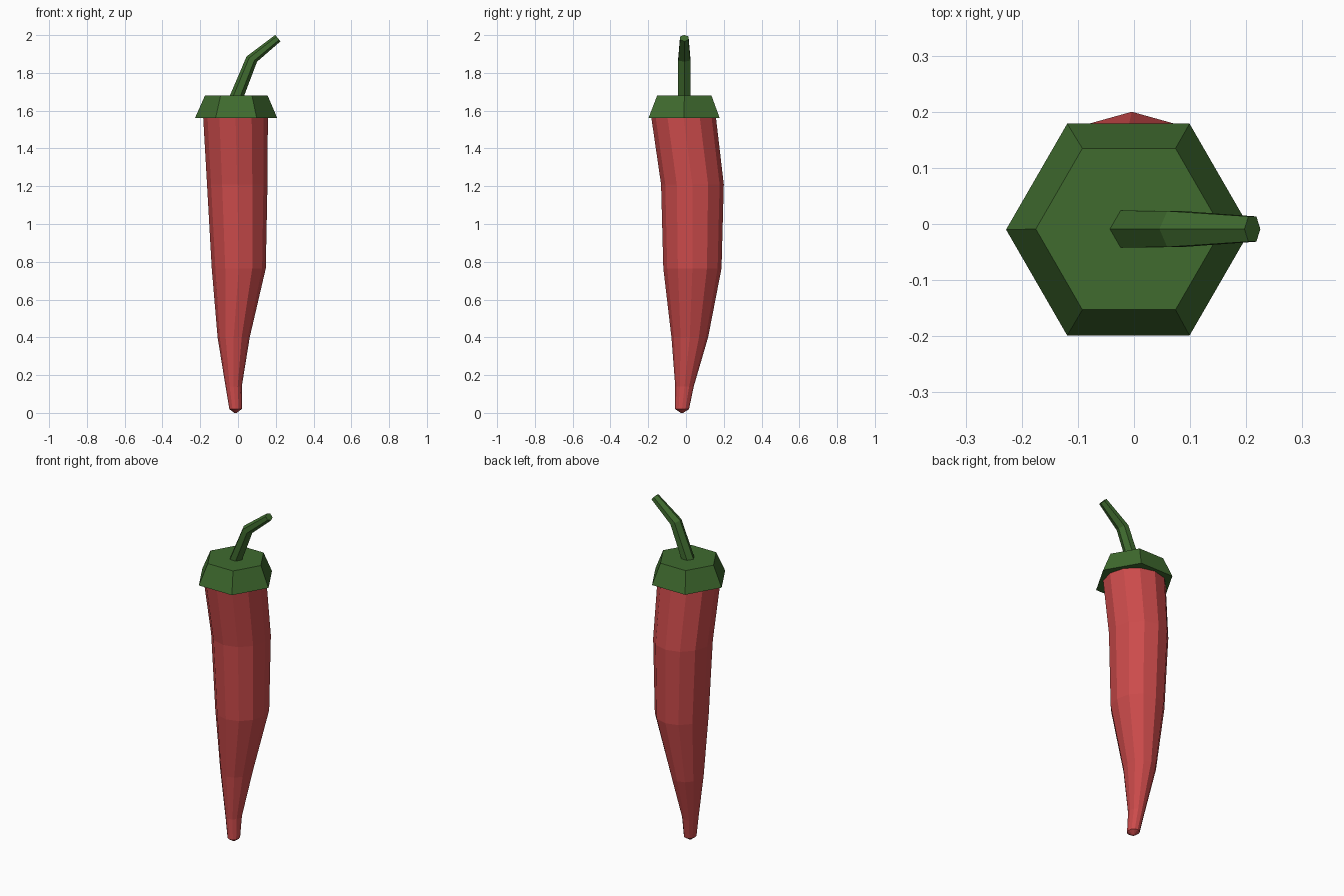
import bpy, bmesh, math
from mathutils import Vector

if "Cube" in bpy.data.objects:
    bpy.data.objects.remove(bpy.data.objects["Cube"])


def material(name, rgb):
    m = bpy.data.materials.new(name)
    m.diffuse_color = (*rgb, 1)
    m.use_nodes = True
    m.node_tree.nodes["Principled BSDF"].inputs["Base Color"].default_value = m.diffuse_color
    return m


red = material("pepper red", (0.60, 0.07, 0.07))
green = material("stem green", (0.05, 0.147, 0.028))


def loft(name, rings, sides, mat):
    """Skin rings of (centre, x radius, y radius, tilt towards +x in degrees)."""
    bm = bmesh.new()
    loops = []
    for c, rx, ry, tilt in rings:
        t = math.radians(tilt)
        loop = []
        for i in range(sides):
            a = 2 * math.pi * i / sides
            u = rx * math.cos(a)
            loop.append(bm.verts.new(Vector(c) + Vector(
                (u * math.cos(t), ry * math.sin(a), -u * math.sin(t)))))
        loops.append(loop)
    for lo, hi in zip(loops, loops[1:]):
        for i in range(sides):
            j = (i + 1) % sides
            bm.faces.new((lo[i], lo[j], hi[j], hi[i]))
    bm.faces.new(loops[0][::-1])
    bm.faces.new(loops[-1])
    bmesh.ops.recalc_face_normals(bm, faces=bm.faces)
    mesh = bpy.data.meshes.new(name)
    bm.to_mesh(mesh)
    bm.free()
    mesh.materials.append(mat)
    ob = bpy.data.objects.new(name, mesh)
    bpy.context.collection.objects.link(ob)
    return ob


# Bent, tapering fruit with a blunt tip
loft("pepper_body", [
    ((-0.013, -0.021, 0.000), 0.006, 0.006, 0),
    ((-0.013, -0.021, 0.020), 0.033, 0.037, 0),
    ((-0.023, -0.008, 0.140), 0.043, 0.049, 0),
    ((-0.023, 0.020, 0.400), 0.085, 0.097, 0),
    ((0.004, 0.034, 0.765), 0.143, 0.154, 0),
    ((-0.004, 0.034, 1.210), 0.160, 0.166, 0),
    ((-0.013, -0.012, 1.560), 0.171, 0.171, 0),
    ((-0.013, -0.012, 1.600), 0.165, 0.165, 0),
], 12, red)

# Six-sided cap
loft("cap", [
    ((-0.010, -0.010, 1.56), 0.218, 0.218, 0),
    ((-0.009, -0.009, 1.68), 0.166, 0.166, 0),
], 6, green)

# Kinked stem
loft("stem", [
    ((-0.007, -0.009, 1.675), 0.038, 0.038, 0),
    ((0.073, -0.009, 1.873), 0.031, 0.037, 27),
    ((0.211, -0.009, 1.984), 0.022, 0.026, 50),
], 6, green)
